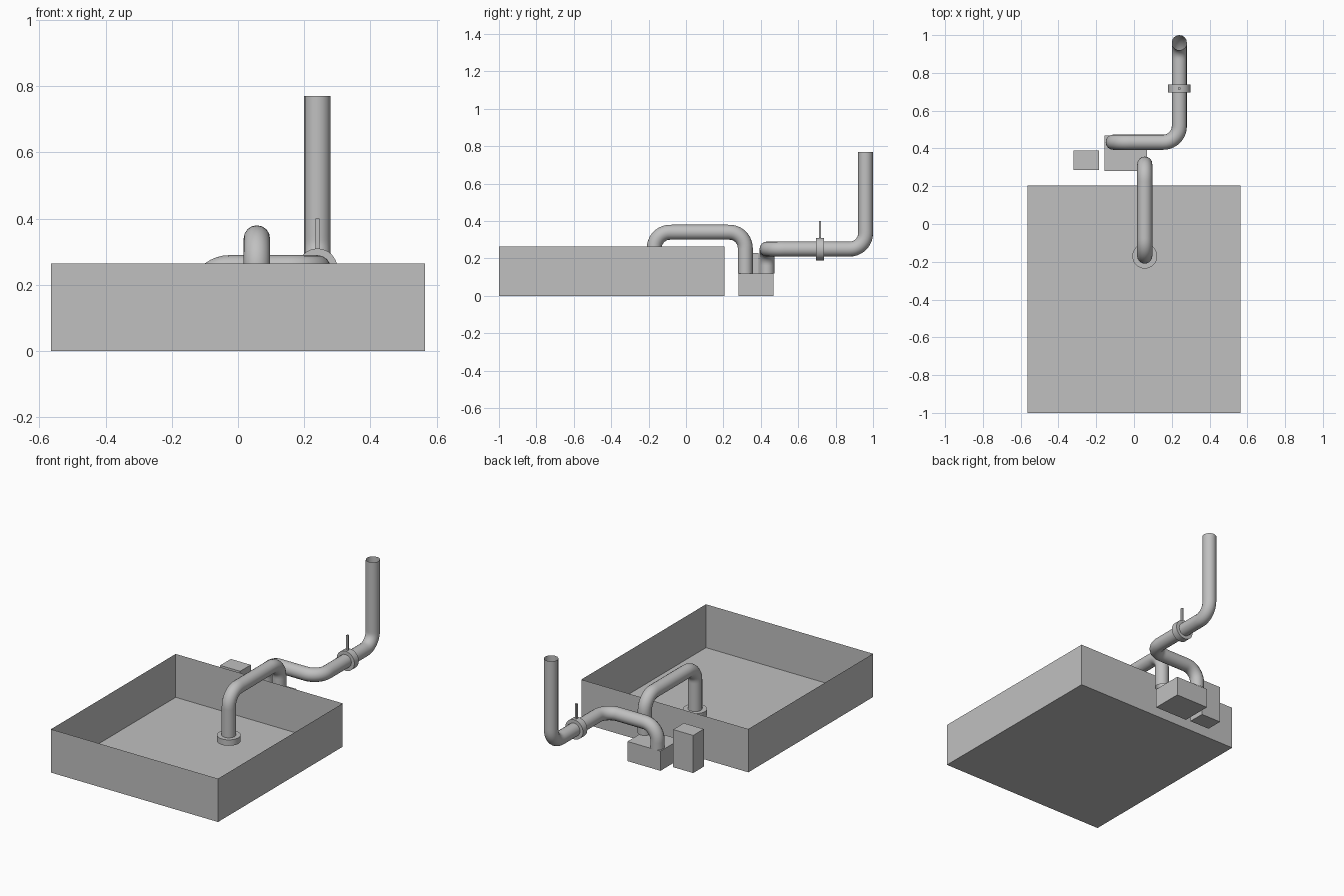
import bpy, bmesh, math
from mathutils import Vector, Matrix

if "Cube" in bpy.data.objects:
    bpy.data.objects.remove(bpy.data.objects["Cube"], do_unlink=True)

grey = bpy.data.materials.new("plain grey")
grey.use_nodes = True
colour = (0.53, 0.53, 0.53, 1)
grey.diffuse_color = colour
grey.node_tree.nodes["Principled BSDF"].inputs["Base Color"].default_value = colour


def add_object(name, bm):
    mesh = bpy.data.meshes.new(name)
    bm.to_mesh(mesh)
    bm.free()
    mesh.materials.append(grey)
    obj = bpy.data.objects.new(name, mesh)
    bpy.context.collection.objects.link(obj)
    return obj


def smooth(obj):
    bpy.ops.object.select_all(action="DESELECT")
    obj.select_set(True)
    bpy.context.view_layer.objects.active = obj
    bpy.ops.object.shade_smooth_by_angle(angle=math.radians(40))


def box(name, low, high, open_top=False):
    low, high = Vector(low), Vector(high)
    bm = bmesh.new()
    place = Matrix.Translation((low + high) / 2) @ Matrix.Diagonal((*(high - low), 1))
    bmesh.ops.create_cube(bm, size=1, matrix=place)
    if open_top:
        lid = max(bm.faces, key=lambda f: f.calc_center_median().z)
        bmesh.ops.delete(bm, geom=[lid], context="FACES_ONLY")
    return add_object(name, bm)


def ring(name, centre, outer, inner, width, turn=0):
    """Flat collar with a hole, its axis upright unless turned about x."""
    bm = bmesh.new()
    h = width / 2
    corners = [(inner, -h), (outer, -h), (outer, h), (inner, h)]
    verts = [bm.verts.new((r, 0, z)) for r, z in corners]
    edges = [bm.edges.new((verts[i - 1], verts[i])) for i in range(4)]
    bmesh.ops.spin(bm, geom=verts + edges, axis=(0, 0, 1), cent=(0, 0, 0),
                   angle=math.tau, steps=32)
    bmesh.ops.remove_doubles(bm, verts=bm.verts, dist=0.0005)
    bmesh.ops.recalc_face_normals(bm, faces=bm.faces)
    bm.transform(Matrix.Translation(centre) @ Matrix.Rotation(turn, 4, "X"))
    smooth(add_object(name, bm))


def pipe(name, corners, radius=0.04, bend=0.085):
    """Open round tube along a path whose corners are rounded off."""
    pts = [Vector(c) for c in corners]
    knots = [(pts[0], pts[0], pts[0].lerp(pts[1], 0.1))]
    for before, p, after in zip(pts, pts[1:], pts[2:]):
        a, b = (before - p).normalized(), (after - p).normalized()
        near = bend * (1 - 0.5523)
        knots.append((p + a * bend, p + a * bend * 1.1, p + a * near))
        knots.append((p + b * bend, p + b * near, p + b * bend * 1.1))
    knots.append((pts[-1], pts[-1].lerp(pts[-2], 0.1), pts[-1]))
    curve = bpy.data.curves.new(name, "CURVE")
    curve.dimensions = "3D"
    curve.bevel_depth = radius
    curve.bevel_resolution = 6
    curve.resolution_u = 10
    spline = curve.splines.new("BEZIER")
    spline.bezier_points.add(len(knots) - 1)
    for bp, (co, left, right) in zip(spline.bezier_points, knots):
        bp.handle_left_type = bp.handle_right_type = "FREE"
        bp.co, bp.handle_left, bp.handle_right = co, left, right
    curve.materials.append(grey)
    obj = bpy.data.objects.new(name, curve)
    bpy.context.collection.objects.link(obj)
    bpy.ops.object.select_all(action="DESELECT")
    obj.select_set(True)
    bpy.context.view_layer.objects.active = obj
    bpy.ops.object.convert(target="MESH")
    smooth(bpy.context.view_layer.objects.active)


# Open basin and the two equipment boxes behind it
box("basin", (-0.565, -1, 0), (0.565, 0.205, 0.265), open_top=True)
box("pump_box", (-0.155, 0.28, 0), (0.068, 0.468, 0.12))
box("control_box", (-0.32, 0.285, 0), (-0.185, 0.388, 0.23))

# Suction pipe over the basin wall, with its intake collar
pipe("suction_pipe", [(0.057, -0.17, 0.045), (0.057, -0.17, 0.34),
                      (0.057, 0.317, 0.34), (0.057, 0.317, 0.12)])
ring("intake_collar", (0.057, -0.17, 0.062), 0.066, 0.039, 0.036)

# Discharge pipe, with its valve
pipe("discharge_pipe", [(-0.11, 0.433, 0.12), (-0.11, 0.433, 0.25),
                        (0.24, 0.433, 0.25), (0.24, 0.96, 0.25),
                        (0.24, 0.96, 0.77)])
ring("valve_ring", (0.24, 0.717, 0.25), 0.06, 0.039, 0.042, math.pi / 2)
box("valve_handle", (0.234, 0.711, 0.3), (0.246, 0.723, 0.4))
